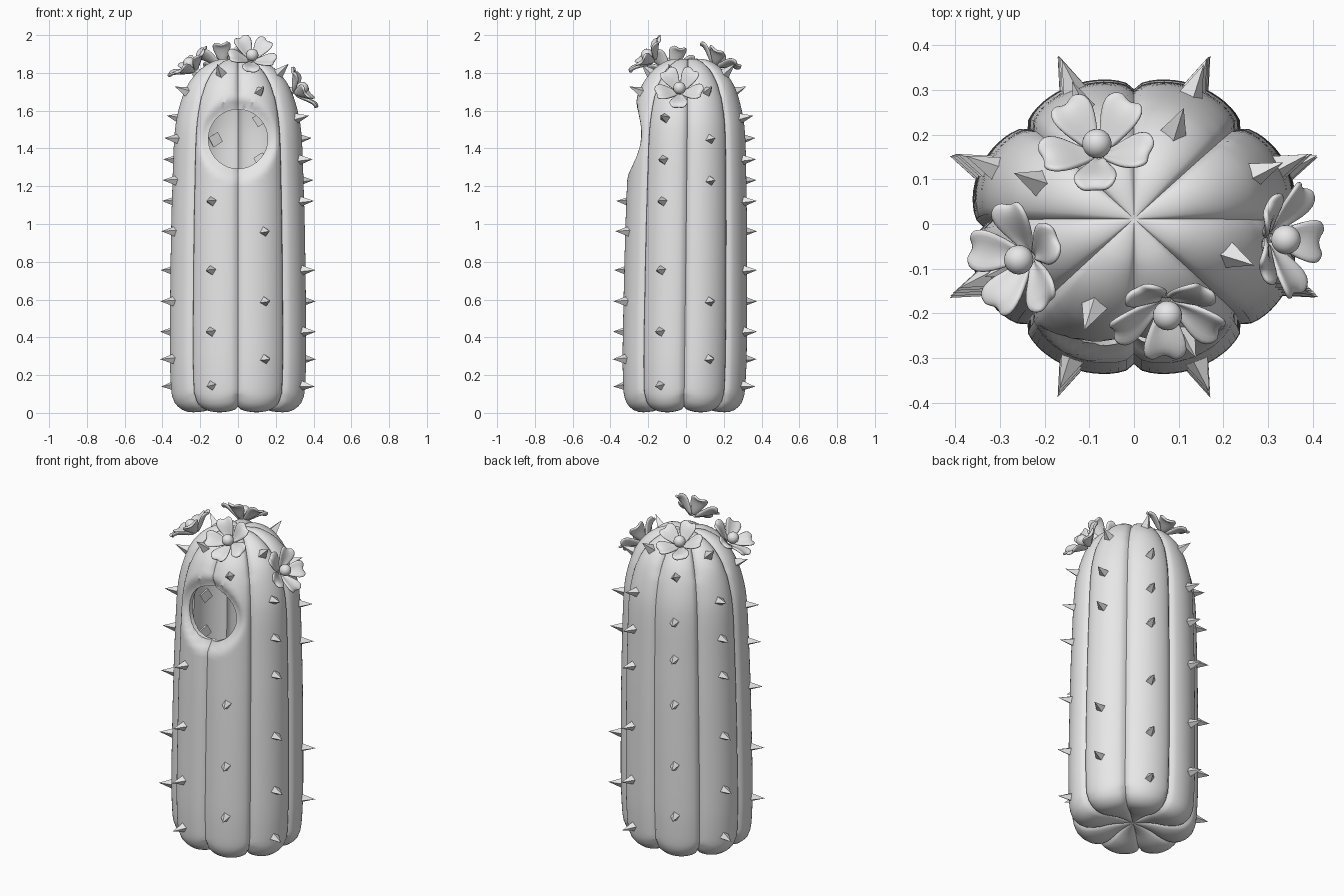
import bpy, bmesh, math
from mathutils import Vector, Matrix

if "Cube" in bpy.data.objects:
    bpy.data.objects.remove(bpy.data.objects["Cube"])

grey = bpy.data.materials.new("plain_grey")
grey.diffuse_color = (0.8, 0.8, 0.8, 1)
grey.use_nodes = True
grey.node_tree.nodes["Principled BSDF"].inputs["Base Color"].default_value = grey.diffuse_color

HOLE_Z, HOLE_R, Y_SCALE = 1.45, 0.157, 0.91
# body outline: radius at rib crest, height
OUTLINE = [(0, .05), (.1, .035), (.2, .008), (.28, .005), (.33, .03), (.36, .08),
           (.371, .2), (.374, .4), (.368, .9), (.36, 1.2), (.35, 1.45), (.332, 1.58),
           (.295, 1.7), (.255, 1.77), (.195, 1.83), (.12, 1.868), (.05, 1.875), (0, 1.872)]


def smooth_curve(pts, spacing=0.028):
    """Catmull-Rom resampling of a 2D outline."""
    p = [Vector(q) for q in pts]
    p = [2 * p[0] - p[1]] + p + [2 * p[-1] - p[-2]]
    out = []
    for a, b, c, d in zip(p, p[1:], p[2:], p[3:]):
        n = max(2, round((c - b).length / spacing))
        for i in range(n):
            t = i / n
            out.append(0.5 * (2 * b + (c - a) * t + (2 * a - 5 * b + 4 * c - d) * t * t
                              + (3 * b - a - 3 * c + d) * t ** 3))
    return out + [p[-2]]


CURVE = smooth_curve(OUTLINE)


def lean(z):
    return 0.012 * (z - 0.9)


def make_object(name, bm, smooth=None):
    bmesh.ops.recalc_face_normals(bm, faces=bm.faces[:])
    me = bpy.data.meshes.new(name)
    bm.to_mesh(me)
    bm.free()
    me.materials.append(grey)
    ob = bpy.data.objects.new(name, me)
    bpy.context.collection.objects.link(ob)
    if smooth:
        shade(ob, smooth)
    return ob


def shade(ob, degrees):
    bpy.ops.object.select_all(action='DESELECT')
    ob.select_set(True)
    bpy.context.view_layer.objects.active = ob
    bpy.ops.object.shade_smooth_by_angle(angle=math.radians(degrees))


def ribbed_solid(name, inset=0.0, ribs=8, per_rib=16):
    """Closed eight-ribbed column, optionally shrunk for the cavity."""
    bm = bmesh.new()
    n = ribs * per_rib

    def point(r, z, ang):
        lobe = math.sqrt(abs(math.sin(ang * ribs / 2)))
        k = min(1, r / 0.15) * (1 - lobe)
        z += 0.03 * k if z < 0.1 else (-0.018 * k if z > 1.7 else 0)
        rr = r * (0.9 + 0.1 * lobe) * (1 - inset / 0.36)
        z = 0.9 + (z - 0.9) * (1 - inset / 0.9)
        x, y = rr * math.cos(ang), rr * math.sin(ang) * Y_SCALE + lean(z)
        if y < 0:  # dished lip around the opening
            t = min(1, max(0, (0.22 - math.hypot(x, z - HOLE_Z)) / 0.065))
            y += 0.04 * t * t * (3 - 2 * t)
        return x, y, z

    rings = [[bm.verts.new(point(c.x, c.y, math.tau * i / n)) for i in range(n)]
             for c in CURVE[1:-1]]
    for a, b in zip(rings, rings[1:]):
        for i in range(n):
            j = (i + 1) % n
            bm.faces.new((a[i], a[j], b[j], b[i]))
    for ring, c in ((rings[0], CURVE[0]), (rings[-1], CURVE[-1])):
        tip = bm.verts.new(point(0, c.y, 0))
        for i in range(n):
            bm.faces.new((ring[i], ring[(i + 1) % n], tip))
    return make_object(name, bm)


# hollow ribbed body with a round opening at the front
body = ribbed_solid("cactus_body")
cavity = ribbed_solid("cavity_cutter", inset=0.028)
bm = bmesh.new()
bmesh.ops.create_cone(bm, cap_ends=True, segments=36, radius1=HOLE_R, radius2=HOLE_R, depth=0.5,
                      matrix=Matrix.Translation((0, -0.3, HOLE_Z)) @ Matrix.Rotation(math.pi / 2, 4, 'X'))
opening = make_object("opening_cutter", bm)
bpy.context.view_layer.objects.active = body
for cutter in (cavity, opening):
    mod = body.modifiers.new("cut", 'BOOLEAN')
    mod.operation, mod.solver, mod.object = 'DIFFERENCE', 'EXACT', cutter
    bpy.ops.object.modifier_apply(modifier=mod.name)
for cutter in (cavity, opening):
    bpy.data.objects.remove(cutter)
shade(body, 35)

# four-sided spines, staggered between neighbouring ribs
LOW_SET = (.145, .43, .755, 1.12, 1.34, 1.56, 1.8)
HIGH_SET = (.285, .59, .96, 1.23, 1.45, 1.7)
MISSING = {(5, 1.34), (5, 1.56), (6, 1.23), (6, 1.45), (0, .96)}
side = [i for i, c in enumerate(CURVE) if c.y > 0.1 and c.x > 0.1]
bm = bmesh.new()
for rib in range(8):
    ang = math.radians(22.5 + 45 * rib)
    for z in (LOW_SET if rib % 2 else HIGH_SET):
        if (rib, z) in MISSING:
            continue
        i = min(side, key=lambda k: abs(CURVE[k].y - z))
        t = (CURVE[i + 1] - CURVE[i - 1]).normalized()
        r = CURVE[i].x
        pos = Vector((r * math.cos(ang), r * math.sin(ang) * Y_SCALE + lean(z), z))
        out = Vector((t.y * math.cos(ang), t.y * math.sin(ang), -t.x)).normalized()
        rot = out.to_track_quat('Z', 'Y').to_matrix().to_4x4()
        bmesh.ops.create_cone(bm, cap_ends=True, segments=4, radius1=0.042, radius2=0, depth=0.115,
                              matrix=Matrix.Translation(pos + out * 0.015) @ rot
                              @ Matrix.Rotation(0.25, 4, 'Z'))
make_object("spines", bm)

# petal stations: distance out, half width, height
PETAL = [(.01, .010, -.052), (.04, .026, -.036), (.07, .045, -.012),
         (.1, .052, .006), (.122, .042, .008), (.132, .024, .002)]


def flower(name, centre, normal, up, turn):
    """Five cupped petals around a round centre."""
    n = Vector(normal).normalized()
    u = Vector(up)
    u = (u - n * u.dot(n)).normalized()
    frame = Matrix((u.cross(n), u, n)).transposed().to_4x4()
    place = Matrix.Translation(centre) @ frame
    bm = bmesh.new()
    for k in range(5):
        m = place @ Matrix.Rotation(math.radians(turn + 72 * k), 4, 'Z')
        rows = []
        for x, w, z in PETAL:
            notch = 0.008 if x > 0.12 else 0
            rows.append([bm.verts.new(m @ Vector((x - notch * (1 - abs(v)), w * v, z + 0.013 * v * v)))
                         for v in (-1, -.5, 0, .5, 1)])
        for a, b in zip(rows, rows[1:]):
            for i in range(4):
                bm.faces.new((a[i], a[i + 1], b[i + 1], b[i]))
    petals = make_object(name + "_petals", bm, 180)
    mod = petals.modifiers.new("thickness", 'SOLIDIFY')
    mod.thickness, mod.offset = 0.014, 0
    mod = petals.modifiers.new("soften", 'SUBSURF')
    mod.levels = mod.render_levels = 1
    bm = bmesh.new()
    bmesh.ops.create_uvsphere(bm, u_segments=20, v_segments=12, radius=0.033, matrix=place)
    make_object(name + "_centre", bm, 60)


flower("front_flower", (.075, -.205, 1.895), (.08, -.75, .66), (0, .66, .75), 50)
flower("right_flower", (.34, -.035, 1.72), (.85, -.08, .53), (0, 0, 1), 55)
flower("back_flower", (-.083, .18, 1.88), (-.12, .52, .84), (0, 1, 0), 57)
flower("left_flower", (-.258, -.08, 1.85), (-.6, -.1, .8), (0, 1, 0), 23)
